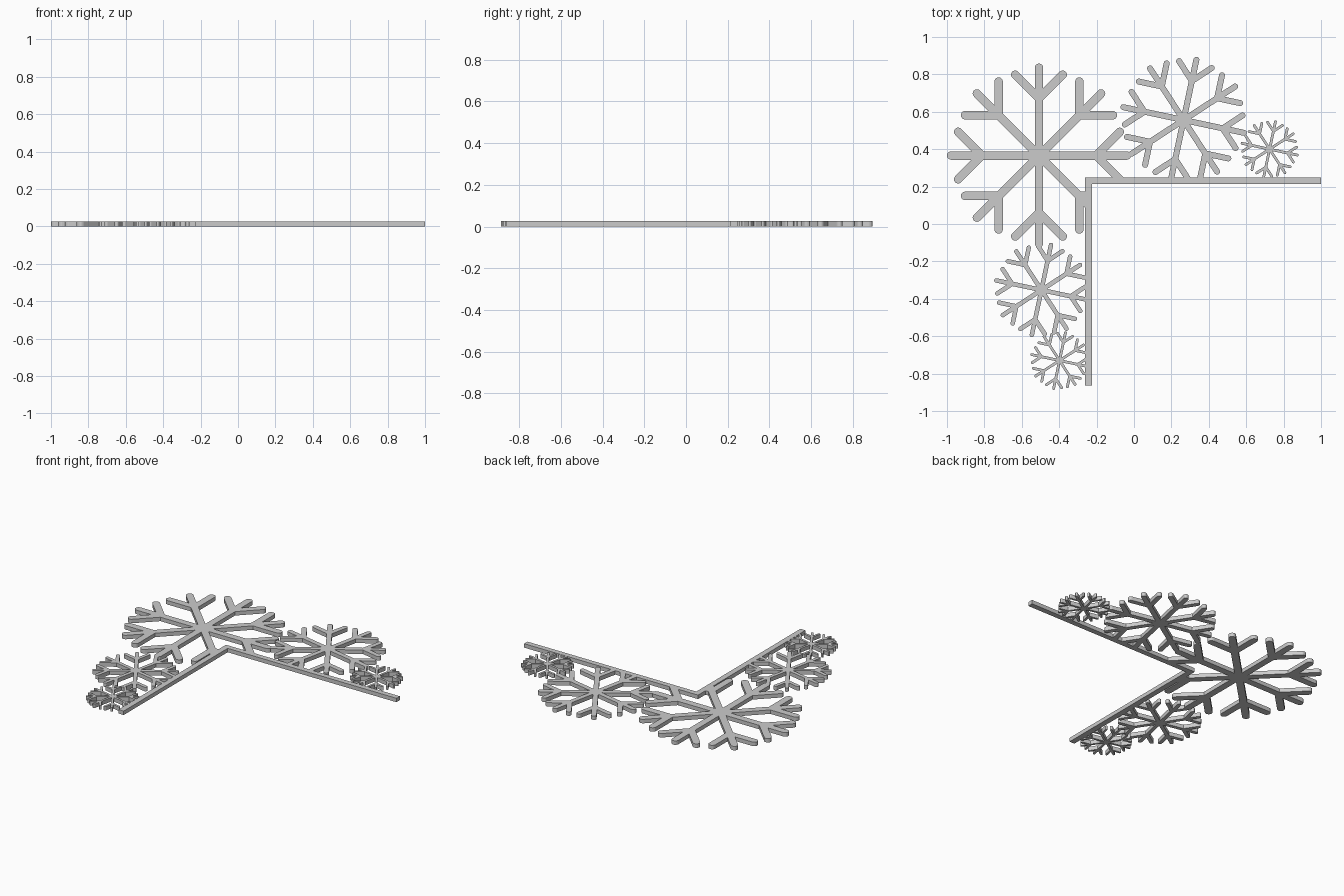
import bpy, bmesh
from math import sin, cos, pi, radians
from mathutils import Vector

if "Cube" in bpy.data.objects:
    bpy.data.objects.remove(bpy.data.objects["Cube"])

T = 0.026                       # plate thickness
X0, X1 = -0.262, -0.225         # upright bar
Y0, Y1 = 0.214, 0.249           # horizontal bar


def finish(name, bm):
    bmesh.ops.recalc_face_normals(bm, faces=bm.faces)
    me = bpy.data.meshes.new(name)
    bm.to_mesh(me)
    bm.free()
    ob = bpy.data.objects.new(name, me)
    bpy.context.collection.objects.link(ob)
    return ob


def prism(bm, pts, z0=0.0, z1=T):
    """Extrude a flat outline into a closed plate."""
    f = bm.faces.new([bm.verts.new((p[0], p[1], z0)) for p in pts])
    up = bmesh.ops.extrude_face_region(bm, geom=[f], use_keep_orig=True)["geom"]
    bmesh.ops.translate(bm, vec=(0, 0, z1 - z0),
                        verts=[v for v in up if isinstance(v, bmesh.types.BMVert)])


def rod(bm, a, b, r, n=8):
    """Flat bar from a to b with round ends."""
    d = (b - a).normalized()
    s = Vector((-d.y, d.x))
    pts = []
    for c, sign in ((b, 1), (a, -1)):
        for i in range(n + 1):
            t = -pi / 2 + pi * i / n
            pts.append(c + sign * r * (cos(t) * d + sin(t) * s))
    prism(bm, pts)


def polar(length, ang):
    return Vector((cos(ang), sin(ang))) * length


def snowflake(name, x, y, radius, turn):
    """Eight arms, each with a pair of 45 degree twigs."""
    bm = bmesh.new()
    c = Vector((x, y))
    r = radius * 0.046
    for k in range(8):
        a = radians(turn + 45 * k)
        rod(bm, c, c + polar(radius - r, a), r)
        node = c + polar(radius * 0.62, a)
        for side in (-1, 1):
            rod(bm, node, node + polar(radius * 0.365, a + side * pi / 4), r)
    ob = finish(name, bm)
    # merge the rods and trim everything inside the corner
    mod = ob.modifiers.new("trim", "BOOLEAN")
    mod.operation = "DIFFERENCE"
    mod.solver = "EXACT"
    mod.use_self = True
    mod.object = cutter
    bpy.context.view_layer.objects.active = ob
    bpy.ops.object.modifier_apply(modifier=mod.name)


# helper block filling the inside of the corner
bm = bmesh.new()
xm, ym = X1 - 0.004, Y0 + 0.004
prism(bm, [(xm, -2), (2, -2), (2, ym), (xm, ym)], -0.5, 0.5)
cutter = finish("corner_cutter", bm)
cutter.hide_render = True

# snowflakes: centre, radius, rotation
snowflake("large_snowflake", -0.508, 0.366, 0.492, 0)
snowflake("upper_medium_snowflake", 0.265, 0.556, 0.345, 33)
snowflake("upper_small_snowflake", 0.725, 0.400, 0.158, 33)
snowflake("lower_medium_snowflake", -0.495, -0.353, 0.258, 33)
snowflake("lower_small_snowflake", -0.398, -0.730, 0.160, 33)
bpy.data.objects.remove(cutter)

# L-shaped corner bar
bm = bmesh.new()
prism(bm, [(X0, -0.864), (X1, -0.864), (X1, Y0), (1, Y0), (1, Y1), (X0, Y1)])
finish("corner_bar", bm)
